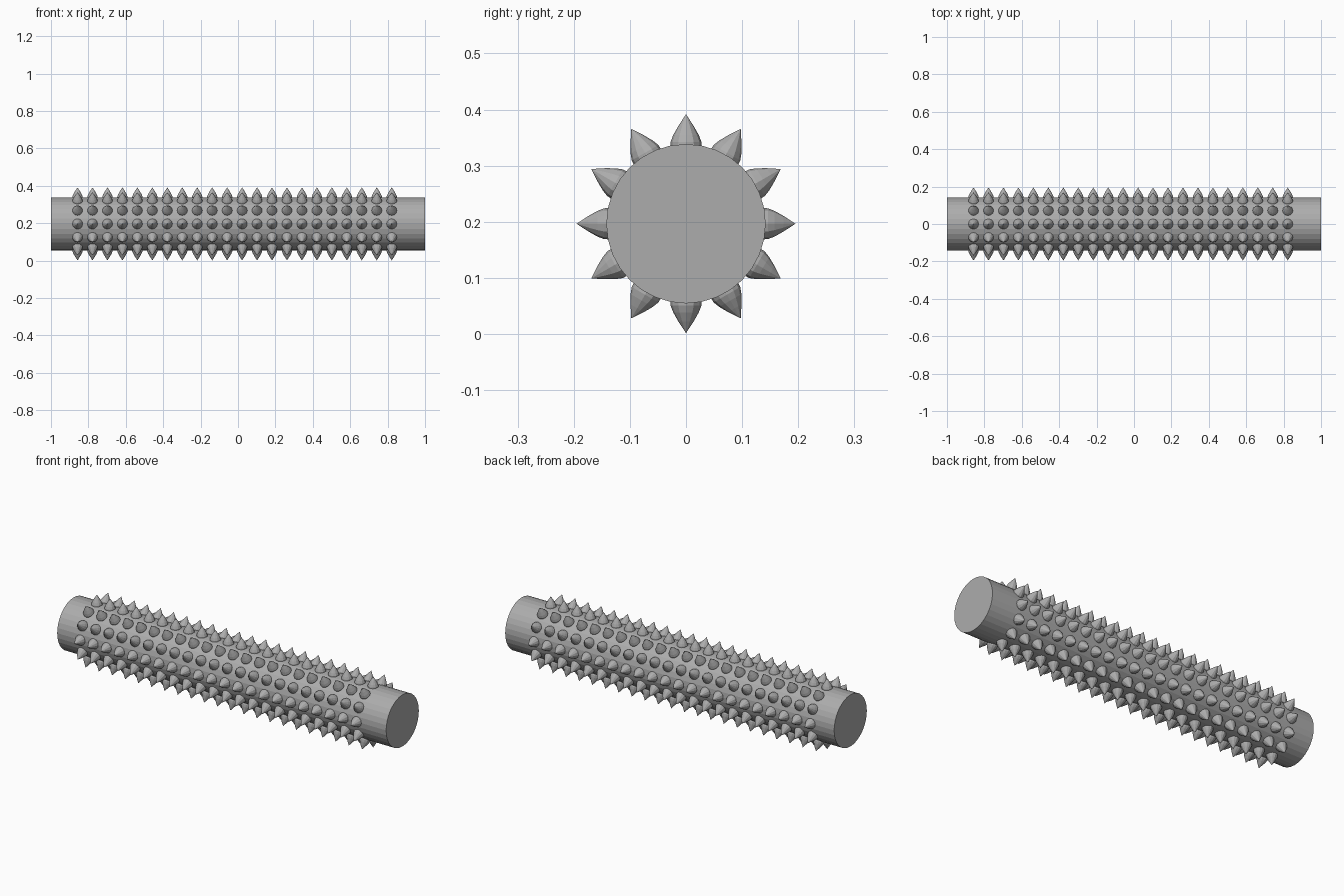
import bpy, bmesh, math
from mathutils import Matrix, Vector

if "Cube" in bpy.data.objects:
    bpy.data.objects.remove(bpy.data.objects["Cube"])

AXIS_Z = 0.1965     # height of the roller axis
RADIUS = 0.142
ROWS, COLS = 12, 22
STEP, START = 0.08, -0.858

# Dark grey shared by all parts
grey = bpy.data.materials.new("dark_grey")
grey.diffuse_color = (0.415, 0.415, 0.415, 1)
grey.use_nodes = True
grey.node_tree.nodes["Principled BSDF"].inputs["Base Color"].default_value = grey.diffuse_color


def finish(bm, name):
    bmesh.ops.recalc_face_normals(bm, faces=bm.faces)
    me = bpy.data.meshes.new(name)
    bm.to_mesh(me)
    bm.free()
    me.materials.append(grey)
    ob = bpy.data.objects.new(name, me)
    ob.location.z = AXIS_Z
    bpy.context.collection.objects.link(ob)
    return ob


# Roller body lying along x
bm = bmesh.new()
bmesh.ops.create_cone(bm, cap_ends=True, segments=32, radius1=RADIUS, radius2=RADIUS,
                      depth=2.0, matrix=Matrix.Rotation(math.pi / 2, 4, 'Y'))
finish(bm, "roller_body")

# Pointed studs: (distance from axis, stud radius)
PROFILE = [(0.132, 0.028), (0.146, 0.0275), (0.158, 0.0228), (0.174, 0.0138)]
TIP, SIDES = 0.195, 12


def add_stud(bm, mat):
    rings = []
    for h, r in PROFILE:
        rings.append([bm.verts.new(mat @ Vector((r * math.cos(a), r * math.sin(a), h)))
                      for a in (2 * math.pi * i / SIDES for i in range(SIDES))])
    tip = bm.verts.new(mat @ Vector((0, 0, TIP)))
    bm.faces.new(rings[0][::-1])
    for i in range(SIDES):
        j = (i + 1) % SIDES
        for lo, hi in zip(rings, rings[1:]):
            bm.faces.new((lo[i], lo[j], hi[j], hi[i]))
        bm.faces.new((rings[-1][i], rings[-1][j], tip))


# Grid of studs around and along the roller
bm = bmesh.new()
for c in range(COLS):
    for k in range(ROWS):
        add_stud(bm, Matrix.Translation((START + c * STEP, 0, 0))
                 @ Matrix.Rotation(2 * math.pi * k / ROWS, 4, 'X'))
finish(bm, "studs")
